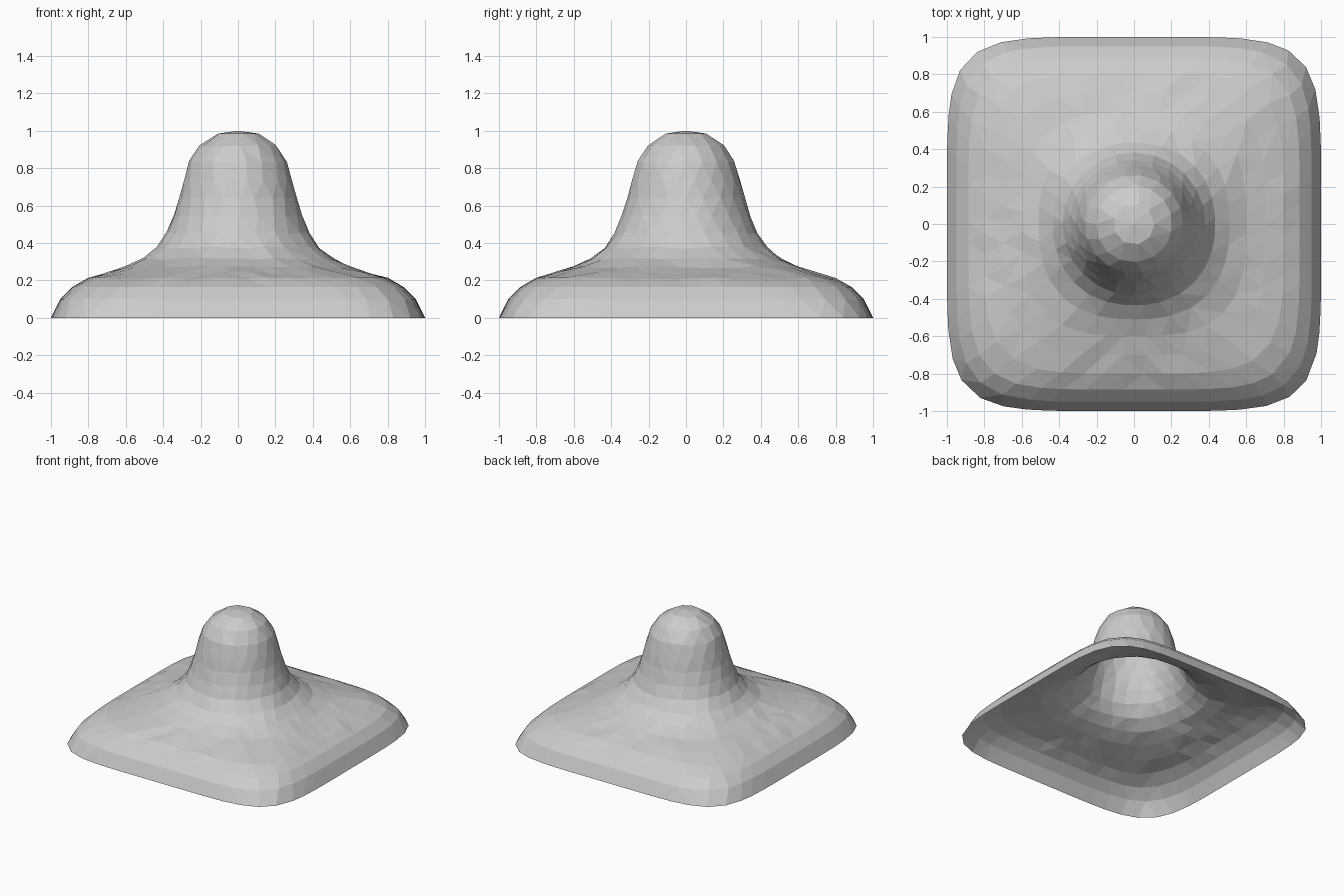
import bpy, bmesh, math, random

if "Cube" in bpy.data.objects:
    bpy.data.objects.remove(bpy.data.objects["Cube"])

random.seed(4)

# Profile of the hollow shell: half-width, height, squareness exponent, sides
PROFILE = [
    (1.00, 0.00, 5.6, 60), (0.95, 0.10, 5.4, 58), (0.885, 0.165, 5.2, 54),
    (0.80, 0.210, 4.6, 48), (0.70, 0.240, 3.8, 42), (0.60, 0.272, 3.0, 36),
    (0.51, 0.315, 2.5, 32), (0.435, 0.375, 2.2, 28), (0.382, 0.455, 2.0, 24),
    (0.345, 0.545, 2.0, 22), (0.315, 0.64, 2.0, 20), (0.29, 0.74, 2.0, 20),
    (0.262, 0.835, 2.0, 18), (0.205, 0.92, 2.0, 15), (0.11, 0.985, 2.0, 9),
]


def radius(a, half, n):
    """Rounded-square radius at angle a."""
    return half / (abs(math.cos(a)) ** n + abs(math.sin(a)) ** n) ** (1 / n)


def make_ring(bm, index, half, z, n, count):
    """One ring of (angle, vertex) pairs with a slightly uneven spacing."""
    step = 2 * math.pi / count
    ring = []
    for i in range(count):
        a = (i + 0.5 * (index % 2) + random.uniform(-0.12, 0.12)) * step
        r = radius(a, half, n)
        dz = random.uniform(-0.006, 0.006) if 2 < index < 14 else 0
        ring.append((a, bm.verts.new((r * math.cos(a), r * math.sin(a), z + dz))))
    return ring


def zip_rings(bm, outer, inner):
    """Join two rings of different counts with triangles."""
    def at(ring, k):
        turns, i = divmod(k, len(ring))
        return ring[i][0] + turns * 2 * math.pi, ring[i][1]
    i = j = 0
    while i < len(outer) or j < len(inner):
        step_outer = j >= len(inner) or (
            i < len(outer) and at(outer, i + 1)[0] <= at(inner, j + 1)[0])
        if step_outer:
            bm.faces.new((at(outer, i)[1], at(outer, i + 1)[1], at(inner, j)[1]))
            i += 1
        else:
            bm.faces.new((at(outer, i)[1], at(inner, j + 1)[1], at(inner, j)[1]))
            j += 1


# Open-bottomed domed shell
bm = bmesh.new()
rings = [make_ring(bm, k, *p) for k, p in enumerate(PROFILE)]
for outer, inner in zip(rings, rings[1:]):
    zip_rings(bm, outer, inner)

# Rounded tip
tip = bm.verts.new((0, 0, 1.0))
last = [v for _, v in rings[-1]]
for k, v in enumerate(last):
    bm.faces.new((v, last[(k + 1) % len(last)], tip))

mesh = bpy.data.meshes.new("domed_shell")
bm.to_mesh(mesh)
bm.free()
shell = bpy.data.objects.new("domed_shell", mesh)
bpy.context.collection.objects.link(shell)
